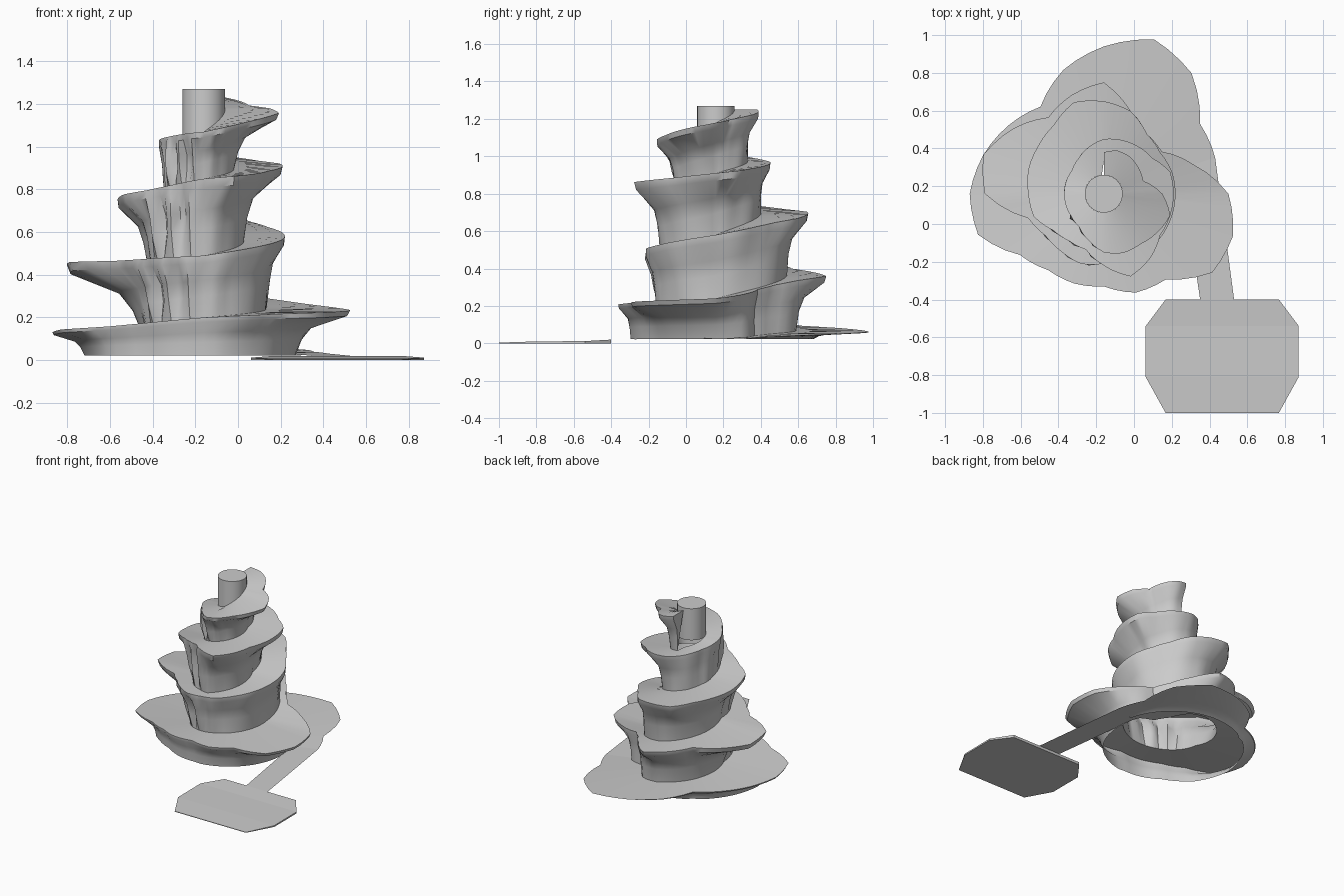
import bpy, bmesh, math
from mathutils import Vector

if "Cube" in bpy.data.objects:
    bpy.data.objects.remove(bpy.data.objects["Cube"])

stone = bpy.data.materials.new("pale grey stone")
stone.use_nodes = True
stone.diffuse_color = (0.6, 0.6, 0.6, 1)
stone.node_tree.nodes["Principled BSDF"].inputs["Base Color"].default_value = stone.diffuse_color

AXIS = Vector((-0.16, 0.16, 0))
START, END, STEP = 18, 1530, 6     # degrees along the spiral

# Rim radius in hundredths every 18 degrees, one row per turn, counter-clockwise
RIM = [62, 63, 79, 86, 78, 69, 57, 62, 67, 71, 70, 55, 50, 50, 49, 55, 56, 71, 72, 66,
       50, 38, 39, 46, 59, 55, 50, 59, 67, 63, 42, 38, 38, 39, 37, 39, 38, 38, 38, 38,
       38, 37, 39, 46, 49, 51, 45, 43, 42, 40, 39, 33, 31, 31, 38, 46, 42, 37, 37, 37,
       37, 32, 31, 30, 29, 26, 23, 21, 21, 21, 21, 21, 22, 26, 31, 33, 33, 35, 37, 31,
       22, 23, 24, 24, 22]
# Rim height and wall foot radius in hundredths, one value per quarter turn
RISE = [2, 7, 13, 20, 24, 36, 46, 49, 58, 69, 76, 85, 91, 97, 103, 107, 118, 125]
FOOT = [46, 52, 56, 46, 43, 43, 27, 32, 29, 38, 25, 30, 17, 24, 18, 22, 13, 17]


def sample(table, position):
    position = max(0, min(position, len(table) - 1))
    i = min(int(position), len(table) - 2)
    f = position - i
    return (table[i] * (1 - f) + table[i + 1] * f) / 100


def rim(d):
    return sample(RIM, (d - START) / 18)


def height(d):
    return max(0.022, sample(RISE, d / 90))


def foot(d):
    return 0.1 if d > END else min(sample(FOOT, d / 90), rim(d) * 0.92)


def polar(d, radius, z):
    a = math.radians(d)
    return AXIS + Vector((math.cos(a) * radius, math.sin(a) * radius, z))


def fold(d):
    """Creases of the rock, deepest on the front flank of the upper turns."""
    if d < 360:
        return 0
    a = math.radians(d)
    flank = max(0, math.cos(a - math.radians(238))) ** 4
    return 0.006 * math.sin(7 * a) + 0.03 * flank * math.sin(17 * a)


def wall_column(d):
    low, high = height(d - 360), height(d)
    inner, outer = foot(d), rim(d)
    points = []
    for up, out in ((0, 0), (0.35, 0.12), (0.6, 0.3), (0.88, 0.95), (1, 1)):
        radius = inner + (outer - inner) * out + fold(d) * math.sin(math.pi * up)
        points.append(polar(d, max(0.1, radius), low + (high - low) * up))
    return points


def ledge_column(d):
    return [polar(d, rim(d), height(d)), polar(d, foot(d + 360), height(d))]


def finish(bm, name, smooth=True):
    bmesh.ops.remove_doubles(bm, verts=bm.verts, dist=0.0005)
    bmesh.ops.recalc_face_normals(bm, faces=bm.faces)
    mesh = bpy.data.meshes.new(name)
    bm.to_mesh(mesh)
    bm.free()
    mesh.materials.append(stone)
    obj = bpy.data.objects.new(name, mesh)
    bpy.context.collection.objects.link(obj)
    bpy.ops.object.select_all(action="DESELECT")
    obj.select_set(True)
    bpy.context.view_layer.objects.active = obj
    if smooth:
        bpy.ops.object.shade_smooth_by_angle(angle=math.radians(40))


def strip(name, column):
    bm = bmesh.new()
    previous = None
    for d in range(START, END + 1, STEP):
        row = [bm.verts.new(p) for p in column(d)]
        if previous:
            for j in range(len(row) - 1):
                bm.faces.new((previous[j], row[j], row[j + 1], previous[j + 1]))
        previous = row
    finish(bm, name)


def flat_face(name, points):
    bm = bmesh.new()
    bm.faces.new([bm.verts.new(p) for p in points])
    finish(bm, name, False)


# Flared rock face, the winding path on top of it and its closed upper end
strip("spiral_wall", wall_column)
strip("spiral_path", ledge_column)
flat_face("spiral_end", wall_column(END) + [polar(END, 0.1, height(END))])

# Round summit
bpy.ops.mesh.primitive_cylinder_add(vertices=32, radius=0.1, depth=0.24,
                                    location=AXIS + Vector((0, 0, 1.15)))
summit = bpy.context.object
summit.name = "summit_pillar"
summit.data.materials.append(stone)
bpy.ops.object.shade_smooth_by_angle(angle=math.radians(40))

# Eight-sided forecourt, sloping gently to the front
bm = bmesh.new()
rows = []
for y, half, z in ((-0.4, 0.3, 0.02), (-0.54, 0.405, 0.012),
                   (-0.81, 0.405, 0.01), (-1, 0.3, 0.004)):
    rows.append([bm.verts.new((0.467 + s * half, y, h))
                 for s, h in ((-1, z), (1, z), (1, 0), (-1, 0))])
for a, b in zip(rows, rows[1:]):
    for j in range(4):
        k = (j + 1) % 4
        bm.faces.new((a[j], a[k], b[k], b[j]))
bm.faces.new(rows[0])
bm.faces.new(rows[-1])
finish(bm, "forecourt", False)

# Flat approach from the forecourt to the foot of the spiral
path_end = [polar(START, r, height(START)) for r in (rim(START), foot(START + 360))]
flat_face("approach_path", [(0.35, -0.4, 0.02), (0.53, -0.4, 0.02)] + path_end)
